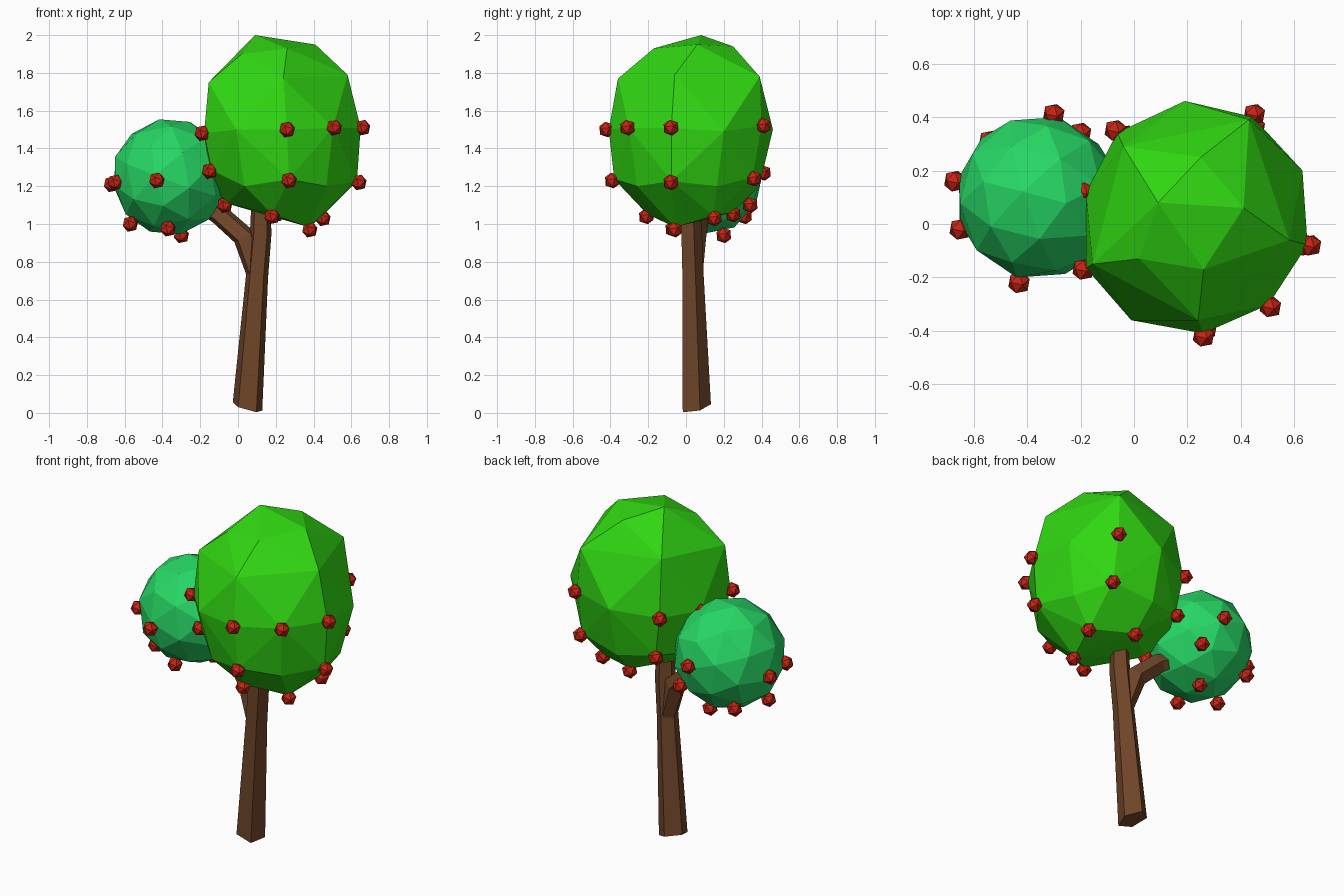
import bpy, bmesh
from math import sin, cos, pi, radians
from mathutils import Vector

if "Cube" in bpy.data.objects:
    bpy.data.objects.remove(bpy.data.objects["Cube"])


def material(name, rgb):
    m = bpy.data.materials.new(name)
    m.diffuse_color = (*rgb, 1)
    m.use_nodes = True
    m.node_tree.nodes["Principled BSDF"].inputs["Base Color"].default_value = m.diffuse_color
    return m


BARK = material("bark", (0.16, 0.06, 0.022))
LEAF = material("leaf", (0.03, 0.68, 0.006))
LEAF_2 = material("blue_leaf", (0.02, 0.68, 0.13))
RED = material("berry_red", (0.57, 0.018, 0.007))


def finish(bm, name, mat):
    bmesh.ops.recalc_face_normals(bm, faces=bm.faces)
    me = bpy.data.meshes.new(name)
    bm.to_mesh(me)
    bm.free()
    me.materials.append(mat)
    ob = bpy.data.objects.new(name, me)
    bpy.context.collection.objects.link(ob)
    return ob


def limb(name, stations, sides=5):
    """Loft faceted rings; station = x, y, z, radius, x slope, y slope."""
    bm = bmesh.new()
    rings = []
    for x, y, z, r, sx, sy in stations:
        ring = []
        for i in range(sides):
            a = radians(-55) + 2 * pi * i / sides
            dx, dy = r * cos(a), r * sin(a)
            ring.append(bm.verts.new((x + dx, y + dy, z + sx * dx + sy * dy)))
        rings.append(ring)
    for lo, hi in zip(rings, rings[1:]):
        for i in range(sides):
            j = (i + 1) % sides
            bm.faces.new((lo[i], lo[j], hi[j], hi[i]))
    bm.faces.new(rings[0])
    bm.faces.new(rings[-1])
    return finish(bm, name, BARK)


# Leaning trunk and side branch
limb("trunk", [(0.05, 0.05, 0.03, 0.082, -0.28, 0.2),
               (0.10, 0.032, 0.72, 0.062, 0, 0),
               (0.12, 0.025, 0.95, 0.06, 0, 0),
               (0.12, 0.02, 1.12, 0.052, 0, 0)])
limb("branch", [(0.10, 0.032, 0.72, 0.055, 0, 0),
                (0.035, 0.05, 0.93, 0.057, 0.5, 0),
                (-0.10, 0.09, 1.05, 0.036, 1.2, 0),
                (-0.20, 0.12, 1.10, 0.025, 1.2, 0)])

# Berries sit on corners of the crowns
big_berries = [
    (0.26, -0.42, 1.50), (0.51, -0.31, 1.51), (0.66, -0.08, 1.51),
    (0.45, 0.41, 1.52), (-0.07, 0.35, 1.47), (-0.19, 0.12, 1.46),
    (-0.19, -0.17, 1.48), (0.27, -0.39, 1.23), (0.64, -0.08, 1.22),
    (0.45, 0.36, 1.24), (-0.03, 0.33, 1.22), (-0.15, -0.15, 1.28),
    (0.18, -0.21, 1.04), (0.38, -0.06, 0.97), (0.45, 0.15, 1.03),
    (0.20, 0.25, 1.05), (-0.07, 0.02, 1.10)]
small_berries = [
    (-0.65, -0.02, 1.22), (-0.67, 0.16, 1.21), (-0.43, -0.22, 1.23),
    (-0.30, 0.41, 1.27), (-0.20, 0.34, 1.10), (-0.54, 0.31, 1.04),
    (-0.57, 0.03, 1.00), (-0.37, -0.07, 0.975), (-0.30, 0.20, 0.94)]

# Large crown: faceted hull through the berry corners and the upper corners
upper = [
    (0.09, 0.08, 2.00), (0.41, 0.06, 1.95), (0.25, 0.25, 1.94),
    (0.26, -0.17, 1.93), (0.02, -0.13, 1.90), (0.24, -0.36, 1.77),
    (0.58, -0.06, 1.79), (0.43, 0.39, 1.78), (-0.04, 0.29, 1.80),
    (-0.155, -0.15, 1.75), (0.63, 0.20, 1.49), (0.19, 0.46, 1.50),
    (-0.01, -0.36, 1.50)]
centre = Vector((0.225, 0.02, 1.49))
points = [centre + (Vector(p) - centre) * 0.975 for p in big_berries]
points += [Vector(p) for p in upper]
for k in range(5):
    a = radians(-49 + 72 * k)
    points.append(centre + Vector((0.37 * cos(a), 0.37 * sin(a), -0.29)))
bm = bmesh.new()
for p in points:
    bm.verts.new(p)
res = bmesh.ops.convex_hull(bm, input=bm.verts)
loose = [v for v in bm.verts if not v.link_faces]
bmesh.ops.delete(bm, geom=loose, context='VERTS')
finish(bm, "large_crown", LEAF)

# Small crown: low-poly ball
bm = bmesh.new()
bmesh.ops.create_icosphere(bm, subdivisions=2, radius=0.31)
small = finish(bm, "small_crown", LEAF_2)
small.location = (-0.36, 0.1, 1.25)
small.rotation_euler = (0.2, 0.3, 0.4)

# Berries
for i, p in enumerate(big_berries + small_berries):
    bm = bmesh.new()
    bmesh.ops.create_icosphere(bm, subdivisions=1, radius=0.044)
    ob = finish(bm, f"berry_{i + 1}", RED)
    ob.location = p
    ob.rotation_euler = (0.3, 0.2, 0.5)
